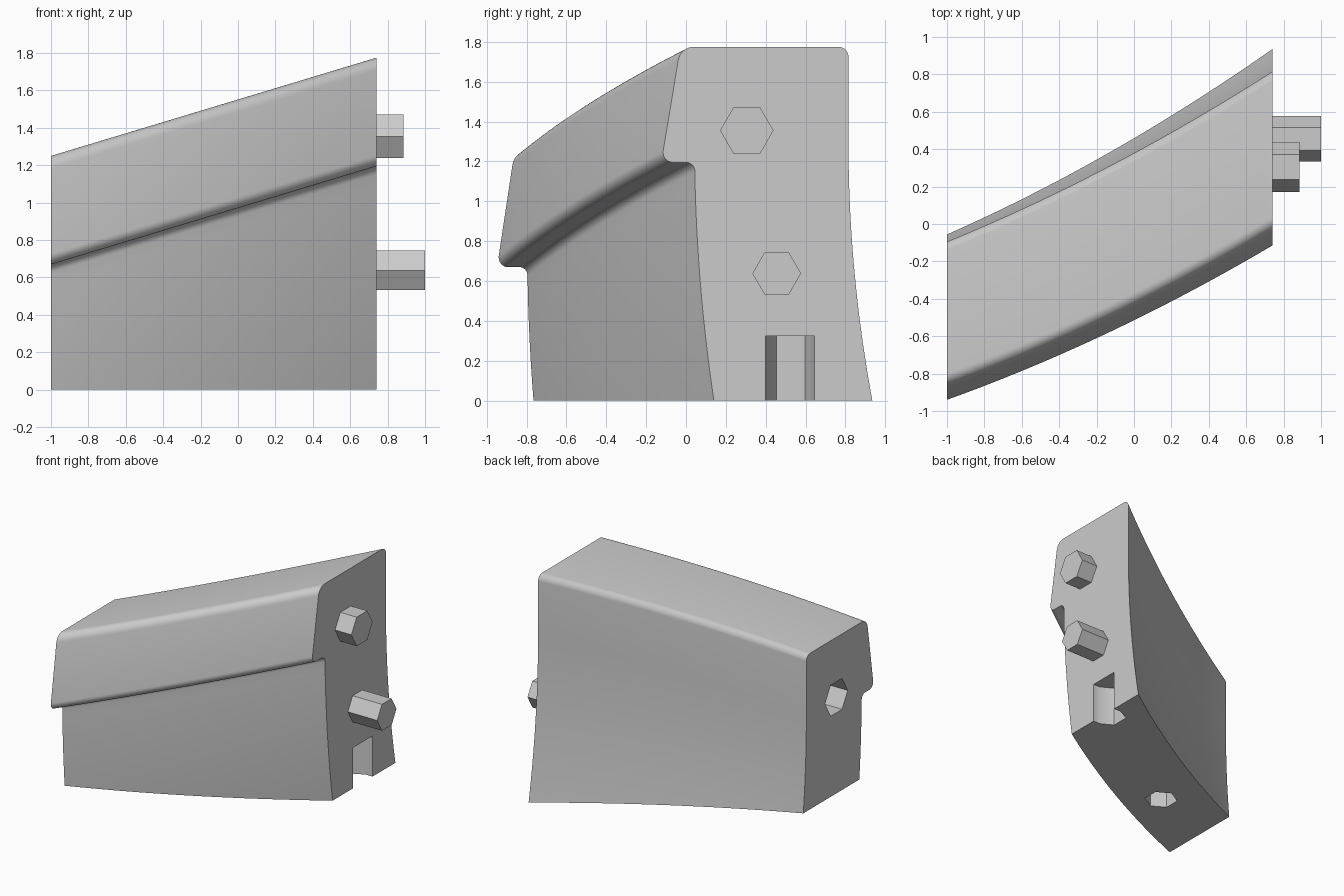
import bpy, bmesh
from math import cos, sin, radians

cube = bpy.data.objects.get("Cube")
if cube:
    bpy.data.objects.remove(cube)

grey = bpy.data.materials.new("plain_grey")
grey.use_nodes = True
COLOUR = (0.6, 0.6, 0.6, 1)
grey.diffuse_color = COLOUR
grey.node_tree.nodes["Principled BSDF"].inputs["Base Color"].default_value = COLOUR

X0, X1 = -1.0, 0.74      # end faces of the block
STEPS = 28


def finish(bm, name):
    bmesh.ops.recalc_face_normals(bm, faces=bm.faces)
    mesh = bpy.data.meshes.new(name)
    bm.to_mesh(mesh)
    bm.free()
    mesh.materials.append(grey)
    obj = bpy.data.objects.new(name, mesh)
    bpy.context.collection.objects.link(obj)
    return obj


def arc(cy, cz, r, start, end, n=8):
    angles = [radians(start + (end - start) * i / n) for i in range(n + 1)]
    return [(cy + r * cos(a), cz + r * sin(a)) for a in angles]


def flare(y, spread, z):
    return y + spread * (1 - z / 1.3) ** 2


def prism(name, ring, offset):
    """Extrude a closed ring of points by an offset."""
    bm = bmesh.new()
    a = [bm.verts.new(p) for p in ring]
    b = [bm.verts.new([c + d for c, d in zip(p, offset)]) for p in ring]
    bm.faces.new(a)
    bm.faces.new(b)
    for i in range(len(a)):
        j = (i + 1) % len(a)
        bm.faces.new((a[i], a[j], b[j], b[i]))
    return finish(bm, name)


def hexagon(r):
    return [(r * cos(radians(60 * i)), r * sin(radians(60 * i))) for i in range(6)]


# Cross-section of the block: flared back, rounded top, overhanging front lip
back_z = [-0.06 + 1.36 * i / 14 for i in range(15)]
front_z = [1.08 - 1.14 * i / 12 for i in range(13)]
section = [(flare(0.815, 0.12, z), z) for z in back_z]
section += arc(0.765, 1.725, 0.05, 0, 90)
section += arc(0.04, 1.695, 0.08, 90, 171)
section += arc(-0.065, 1.245, 0.05, 171, 270)
section += arc(0, 1.15, 0.045, 90, 0)
section += [(flare(0.043, 0.097, z), z) for z in front_z]

# Sweep the section along a bowed, sloping path
bm = bmesh.new()
rings = []
for s in range(STEPS + 1):
    t = s / STEPS
    bow = 0.2 * t * (1 - t)
    ring = []
    for y, z in section:
        left_y = -0.94 + (y + 0.115) * 0.909
        ring.append(bm.verts.new((X0 + (X1 - X0) * t,
                                  left_y + (y - left_y) * t - bow,
                                  z - 0.525 * (1 - t))))
    rings.append(ring)
for a, b in zip(rings, rings[1:]):
    for i in range(len(section)):
        j = (i + 1) % len(section)
        bm.faces.new((a[i], a[j], b[j], b[i]))
bm.faces.new(rings[0])
bm.faces.new(rings[-1])

# Trim flat at the ground
cut = bmesh.ops.bisect_plane(bm, geom=bm.verts[:] + bm.edges[:] + bm.faces[:],
                             plane_co=(0, 0, 0), plane_no=(0, 0, 1), clear_inner=True)
edges = [e for e in cut["geom_cut"] if isinstance(e, bmesh.types.BMEdge)]
bmesh.ops.contextual_create(bm, geom=edges)
block = finish(bm, "curved_block")

# Sockets: left end, underside, and the notch at the foot of the right end
slot = [(0.8, 0.4), (0.68, 0.4), (0.58, 0.455), (0.58, 0.597), (0.68, 0.645), (0.8, 0.645)]
cutters = [
    prism("left_socket_cutter",
          [(X0 - 0.05, -0.475 + y, 0.77 + z) for y, z in hexagon(0.143)], (0.3, 0, 0)),
    prism("bottom_socket_cutter",
          [(-0.43 + x, -0.19 + y, -0.05) for y, x in hexagon(0.125)], (0, 0, 0.375)),
    prism("notch_cutter", [(x, y, -0.05) for x, y in slot], (0, 0, 0.375)),
]
for cutter in cutters:
    mod = block.modifiers.new(cutter.name, "BOOLEAN")
    mod.operation = "DIFFERENCE"
    mod.solver = "EXACT"
    mod.object = cutter
bpy.ops.object.select_all(action="DESELECT")
bpy.context.view_layer.objects.active = block
block.select_set(True)
for mod in list(block.modifiers):
    bpy.ops.object.modifier_apply(modifier=mod.name)
for cutter in cutters:
    bpy.data.objects.remove(cutter)
bpy.ops.object.shade_smooth_by_angle(angle=radians(30))

# Hexagonal pegs on the right end
for name, cy, cz, r, tip in (("upper_peg", 0.305, 1.355, 0.134, 0.885),
                             ("lower_peg", 0.455, 0.638, 0.122, 1.0)):
    prism(name, [(X1 - 0.01, cy + y, cz + z) for y, z in hexagon(r)],
          (tip - X1 + 0.01, 0, 0))
